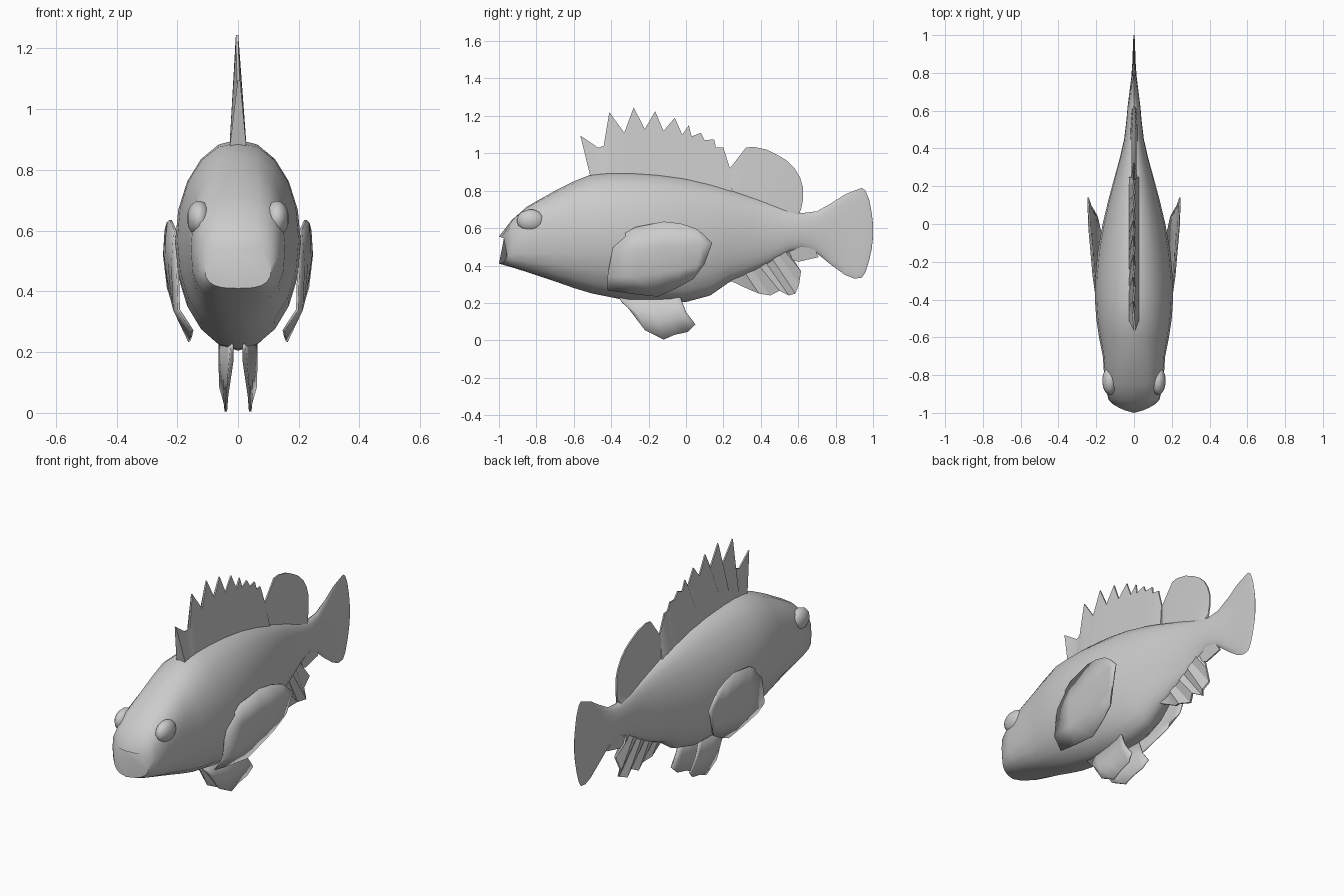
import bpy, bmesh, math

grey = bpy.data.materials.new("fish grey")
grey.diffuse_color = (0.6, 0.6, 0.6, 1)


def make(name, verts, faces, angle=40, mirror=False, thick=0):
    me = bpy.data.meshes.new(name)
    me.from_pydata(verts, [], faces)
    bm = bmesh.new()
    bm.from_mesh(me)
    bmesh.ops.recalc_face_normals(bm, faces=bm.faces)
    bm.to_mesh(me)
    bm.free()
    me.materials.append(grey)
    me.shade_smooth()
    me.set_sharp_from_angle(angle=math.radians(angle))
    ob = bpy.data.objects.new(name, me)
    bpy.context.collection.objects.link(ob)
    if thick:
        s = ob.modifiers.new("thickness", 'SOLIDIFY')
        s.thickness, s.offset = thick, 0
    if mirror:
        ob.modifiers.new("mirror", 'MIRROR')
    return ob


def grid_faces(rows, cols, closed=False):
    return [(r * cols + c, r * cols + (c + 1) % cols,
             (r + 1) * cols + (c + 1) % cols, (r + 1) * cols + c)
            for r in range(rows - 1) for c in range(cols if closed else cols - 1)]


def path(pts, n):
    # n points spread evenly by index along a polyline
    out = []
    for i in range(n):
        t = i / (n - 1) * (len(pts) - 1)
        k = min(int(t), len(pts) - 2)
        f = t - k
        out.append([a + (b - a) * f for a, b in zip(pts[k], pts[k + 1])])
    return out


def fin(name, base, tip, wb, wt, pleat=0):
    # wedge-shaped fin: thick along the base, thin at the ragged edge
    n = len(tip)
    base = path(base, n)
    verts = []
    for i in range(n):
        o = pleat * (-1) ** i
        (by, bz), (ty, tz) = base[i], tip[i]
        verts += [(-wb, by, bz), (o - wt, ty, tz), (o + wt, ty, tz), (wb, by, bz)]
    faces = grid_faces(n, 4, True) + [(0, 1, 2, 3), tuple(range(4 * n - 4, 4 * n))]
    make(name, verts, faces, 30)


def sheet(name, rows, thick=0.008):
    make(name, [p for r in rows for p in r], grid_faces(len(rows), len(rows[0])),
         40, True, thick)


# Body and tail: one loft of (y, bottom, top, half width, squareness)
sections = [
    (-1.0, .41, .555, .11, 3), (-.93, .39, .645, .135, 3), (-.85, .365, .715, .155, 2.8),
    (-.7, .315, .80, .165, 2.5), (-.6, .28, .85, .185, 2.2), (-.5, .25, .89, .2, 2.1),
    (-.4, .23, .90, .207, 2), (-.3, .21, .90, .207, 2), (-.15, .205, .89, .193, 2),
    (0, .205, .87, .166, 2), (.13, .24, .84, .135, 2), (.23, .31, .81, .108, 2),
    (.35, .36, .77, .075, 2), (.45, .41, .735, .052, 2), (.55, .47, .70, .04, 2),
    (.62, .49, .68, .034, 2), (.7, .465, .69, .024, 2), (.78, .40, .735, .014, 2),
    (.85, .35, .78, .009, 2), (.9, .33, .80, .007, 2), (.94, .335, .815, .006, 2),
    (.96, .365, .80, .005, 2), (.98, .43, .75, .004, 2), (.993, .49, .68, .003, 2),
    (1.0, .55, .62, .002, 2)]
N = 20
verts = []
for k, (y, lo, hi, w, sq) in enumerate(sections):
    for i in range(N):
        a = 2 * math.pi * i / N
        c, s = math.cos(a), math.sin(a)
        x = w * math.copysign(abs(c) ** (2 / sq), c)
        z = (lo + hi) / 2 + (hi - lo) / 2 * math.copysign(abs(s) ** (2 / sq), s)
        # the mouth corners sit back from the lips
        verts.append((x, y + (0.045 * abs(c) if k == 0 else 0), z))
last = (len(sections) - 1) * N
make("body_and_tail", verts, grid_faces(len(sections), N, True)
     + [tuple(range(N)), tuple(range(last, last + N))], 45)

# Eye bulges
rows, cols = 9, 14
verts = []
for r in range(rows):
    t = math.pi * (0.02 + 0.96 * r / (rows - 1))
    for c in range(cols):
        a = 2 * math.pi * c / cols
        verts.append((0.128 + 0.04 * math.cos(t), -0.83 + 0.075 * math.sin(t) * math.cos(a),
                      0.64 + 0.06 * math.sin(t) * math.sin(a)))
make("eye", verts, grid_faces(rows, cols, True)
     + [tuple(range(cols)), tuple(range((rows - 1) * cols, rows * cols))], 50, True)

# Spiny dorsal fin
fin("spiny_dorsal_fin", [(-.51, .87), (-.3, .88), (0, .85), (.25, .78)],
    [(-.565, 1.095), (-.47, 1.03), (-.44, 1.04), (-.41, 1.22), (-.33, 1.11), (-.28, 1.245),
     (-.22, 1.13), (-.165, 1.225), (-.12, 1.12), (-.06, 1.19), (-.02, 1.10), (.015, 1.15),
     (.03, 1.09), (.08, 1.11), (.1, 1.07), (.15, 1.075), (.16, 1.03), (.2, 1.03),
     (.235, .92)], .028, .004, .003)

# Soft dorsal fin
fin("soft_dorsal_fin", [(.22, .79), (.42, .72), (.6, .67)],
    [(.235, .92), (.32, 1.03), (.36, 1.035), (.43, 1.02), (.5, .985), (.54, .96), (.58, .92),
     (.61, .87), (.625, .82), (.625, .75), (.615, .70)], .018, .004)

# Anal fin with pleats, and the small fin flap under the tail root
fin("anal_fin", [(.23, .34), (.4, .42), (.56, .5)],
    [(.235, .32), (.33, .275), (.39, .25), (.45, .24), (.5, .265), (.55, .24), (.585, .25),
     (.605, .30), (.615, .37), (.57, .44)], .02, .005, .014)
fin("tail_root_flap", [(.54, .5), (.68, .5)],
    [(.57, .43), (.6, .42), (.71, .445)], .015, .004)

# Pectoral fins: curved sheets swept back from the flanks
sheet("pectoral_fin", [
    [(.195, -.38, .54), (.198, -.40, .45), (.195, -.42, .34), (.15, -.42, .27)],
    [(.208, -.27, .605), (.216, -.27, .48), (.21, -.28, .34), (.155, -.29, .25)],
    [(.222, -.12, .635), (.228, -.13, .5), (.215, -.14, .36), (.16, -.15, .235)],
    [(.232, -.03, .625), (.238, -.02, .5), (.22, -.03, .38), (.175, -.05, .28)],
    [(.238, .05, .60), (.242, .09, .52), (.226, .06, .40), (.195, .04, .33)],
    [(.24, .09, .57), (.243, .14, .52), (.23, .10, .41), (.21, .05, .37)]])

# Pelvic fins: splayed sheets under the belly
sheet("pelvic_fin", [
    [(.02, -.36, .23), (.018, -.34, .20), (.018, -.31, .175)],
    [(.03, -.27, .23), (.03, -.25, .13), (.036, -.22, .055)],
    [(.04, -.18, .23), (.038, -.15, .11), (.04, -.12, .004)],
    [(.05, -.10, .23), (.046, -.08, .12), (.043, -.06, .03)],
    [(.055, -.06, .23), (.052, -.03, .13), (.047, .01, .045)],
    [(.06, -.03, .23), (.06, 0, .15), (.058, .05, .085)]])
